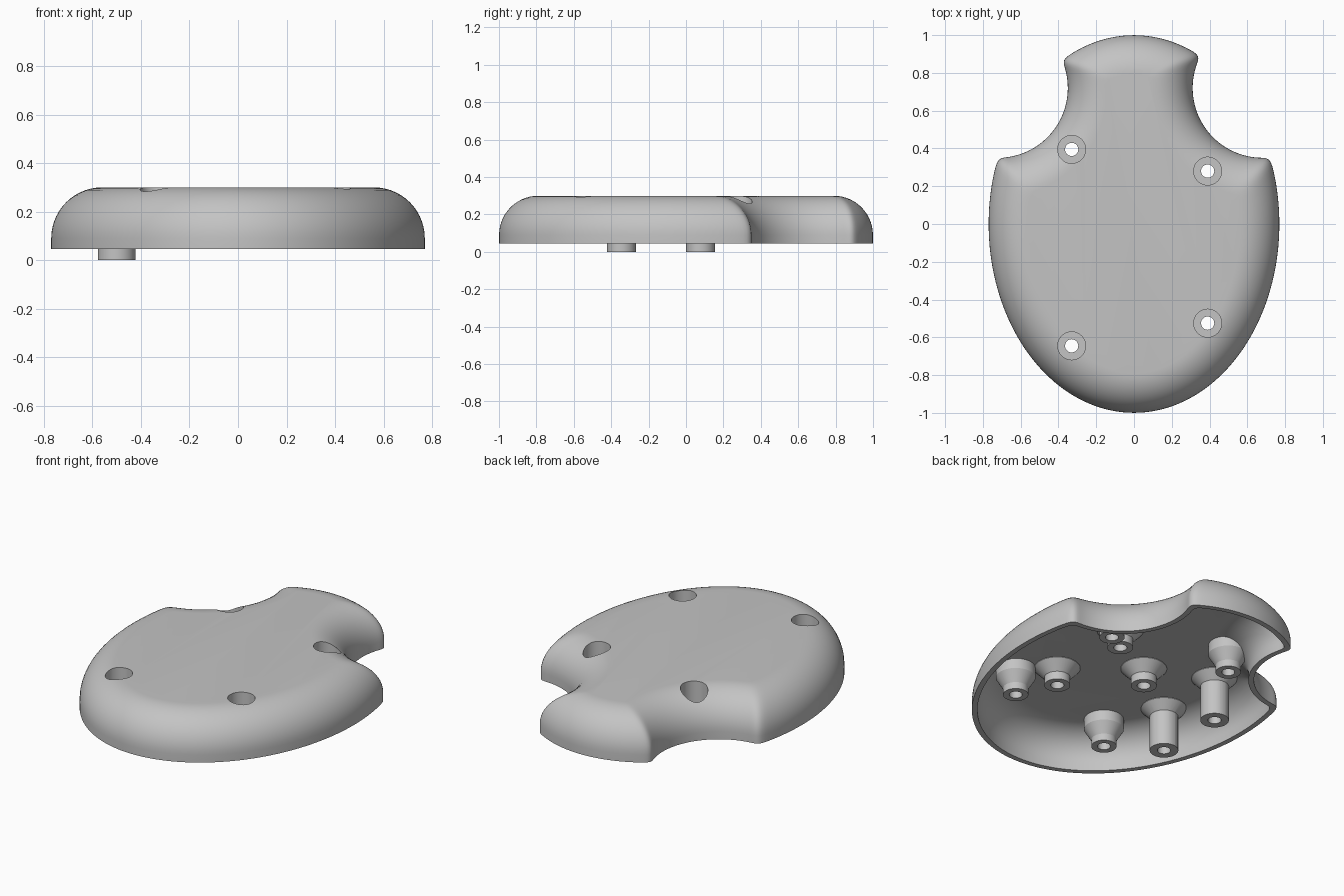
import bpy, bmesh, math
from math import sin, cos, pi, radians

cube = bpy.data.objects.get("Cube")
if cube:
    bpy.data.objects.remove(cube, do_unlink=True)

HALF_WIDTH = 0.77
NOTCH_RADIUS = 0.37
NOTCHES = {1: (0.68, 0.72), -1: (-0.72, 0.72)}
RIM, TOP = 0.045, 0.3

grey = bpy.data.materials.new("plastic_grey")
grey.use_nodes = True
colour = (0.55, 0.55, 0.55, 1)
grey.diffuse_color = colour
grey.node_tree.nodes["Principled BSDF"].inputs["Base Color"].default_value = colour


# Helpers: capped loft through rings, turned part, boolean
def loft(name, rings):
    bm = bmesh.new()
    loops = [[bm.verts.new(p) for p in ring] for ring in rings]
    for a, b in zip(loops, loops[1:]):
        for i in range(len(a)):
            j = (i + 1) % len(a)
            bm.faces.new((a[i], a[j], b[j], b[i]))
    bm.faces.new(loops[0])
    bm.faces.new(loops[-1])
    bmesh.ops.recalc_face_normals(bm, faces=bm.faces)
    mesh = bpy.data.meshes.new(name)
    bm.to_mesh(mesh)
    bm.free()
    mesh.materials.append(grey)
    obj = bpy.data.objects.new(name, mesh)
    bpy.context.collection.objects.link(obj)
    return obj


def turned(name, place, profile, sides=40):
    x, y = place
    angles = [2 * pi * i / sides for i in range(sides)]
    return loft(name, [[(x + r * cos(a), y + r * sin(a), z) for a in angles]
                       for r, z in profile])


def combine(target, tool, operation):
    mod = target.modifiers.new("combine", "BOOLEAN")
    mod.operation, mod.solver, mod.object = operation, "EXACT", tool
    bpy.context.view_layer.objects.active = target
    bpy.ops.object.modifier_apply(modifier=mod.name)
    bpy.data.objects.remove(tool, do_unlink=True)


# Outline: an inset oval with two round notches
def oval(t, d):
    nx, ny = cos(t) / HALF_WIDTH, sin(t)
    n = math.hypot(nx, ny)
    return HALF_WIDTH * cos(t) - d * nx / n, sin(t) - d * ny / n


def corner(outside, inside, side, d):
    lo, hi = radians(outside), radians(inside)
    for _ in range(40):
        mid = (lo + hi) / 2
        if math.dist(oval(mid, d), NOTCHES[side]) > NOTCH_RADIUS + d:
            lo = mid
        else:
            hi = mid
    return lo


def oval_arc(t0, t1, d, n):
    return [oval(t0 + (t1 - t0) * i / n, d) for i in range(n)]


def notch_arc(p, q, side, d, n=50):
    cx, cy = NOTCHES[side]
    a, b = (math.atan2(y - cy, -side * (x - cx)) for x, y in (p, q))
    r = NOTCH_RADIUS + d
    steps = [a + (b - a) * i / n for i in range(n)]
    return [(cx - side * r * cos(s), cy + r * sin(s)) for s in steps]


def outline(d, z):
    t1, t2 = corner(0, 50, 1, d), corner(90, 50, 1, d)
    t3, t4 = corner(90, 130, -1, d), corner(180, 130, -1, d)
    pts = oval_arc(t2, t3, d, 40)
    pts += notch_arc(oval(t3, d), oval(t4, d), -1, d)
    pts += oval_arc(t4, t1 + 2 * pi, d, 160)
    pts += notch_arc(oval(t1, d), oval(t2, d), 1, d)
    for _ in range(4):  # soften the four corners
        pts = [tuple((p + 2 * q + r) / 4 for p, q, r in
                     zip(pts[i - 1], pts[i], pts[(i + 1) % len(pts)]))
               for i in range(len(pts))]
    return [(x, y, z) for x, y in pts]


def dome(name, start, bottom, top, inset=0.21, shoulder=0.09, steps=14):
    rings = [outline(start, bottom)]
    for i in range(steps + 1):
        a = pi / 2 * i / steps
        rings.append(outline(inset - (inset - start) * cos(a),
                             shoulder + (top - shoulder) * sin(a)))
    return loft(name, rings)


shell = dome("cover_shell", 0, RIM, TOP)
core = dome("cavity", 0.03, -0.1, 0.26)

screws = [(-0.33, 0.395), (0.39, 0.28), (-0.33, -0.645), (0.39, -0.525)]
pegs = [(-0.5, -0.345), (-0.5, 0.078)]
standoffs = [(0.22, -0.38), (-0.14, -0.085), (0.22, 0.147)]

# Screw wells, standoffs and peg flares are left standing inside the cavity
for p in screws:
    combine(core, turned("well", p, [(0.107, 0.4), (0.107, 0.2), (0.068, 0.135),
                                     (0.068, 0.095)]), "DIFFERENCE")
for p in standoffs + pegs:
    tip = 0.153 if p in standoffs else 0.18
    combine(core, turned("standoff", p, [(0.124, 0.4), (0.124, 0.257), (0.07, 0.2),
                                         (0.07, tip)]), "DIFFERENCE")
combine(shell, core, "DIFFERENCE")

# Long pegs reach below the rim
for p in pegs:
    combine(shell, turned("peg", p, [(0.077, 0), (0.077, 0.24)]), "UNION")

# Counterbored through holes and blind holes
for p in screws:
    combine(shell, turned("screw_hole", p, [(0.035, 0), (0.035, 0.17), (0.074, 0.17),
                                            (0.074, 0.5)]), "DIFFERENCE")
for p in standoffs + pegs:
    depth = 0.24 if p in standoffs else 0.2
    combine(shell, turned("blind_hole", p, [(0.036, -0.1), (0.036, depth)]), "DIFFERENCE")

bpy.ops.object.select_all(action="DESELECT")
shell.select_set(True)
bpy.context.view_layer.objects.active = shell
bpy.ops.object.shade_smooth_by_angle(angle=radians(30))
